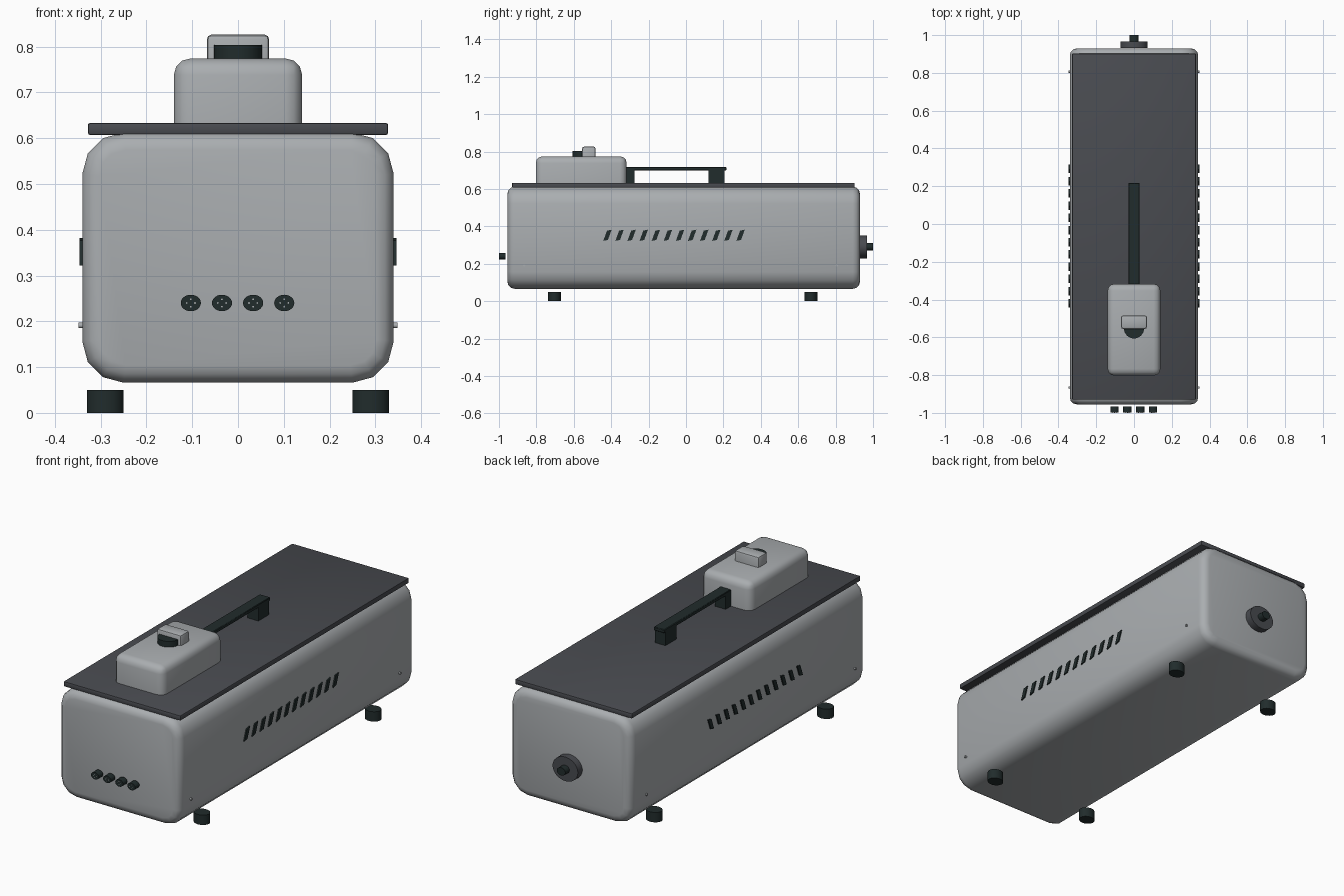
import bpy, bmesh, math
from mathutils import Matrix, Vector

cube = bpy.data.objects.get("Cube")
if cube:
    bpy.data.objects.remove(cube, do_unlink=True)


def material(name, rgb):
    m = bpy.data.materials.new(name)
    m.use_nodes = True
    m.diffuse_color = (*rgb, 1)
    bsdf = next(n for n in m.node_tree.nodes if n.type == 'BSDF_PRINCIPLED')
    bsdf.inputs["Base Color"].default_value = (*rgb, 1)
    return m


SHELL = material("shell_grey", (0.40, 0.42, 0.435))
LID = material("slate_grey", (0.066, 0.070, 0.080))
BLACK = material("rubber_black", (0.015, 0.025, 0.025))


def finish(name, bm, mat, angle=40):
    bmesh.ops.recalc_face_normals(bm, faces=bm.faces)
    me = bpy.data.meshes.new(name)
    bm.to_mesh(me)
    bm.free()
    me.materials.append(mat)
    ob = bpy.data.objects.new(name, me)
    bpy.context.collection.objects.link(ob)
    for o in bpy.context.selected_objects:
        o.select_set(False)
    ob.select_set(True)
    bpy.context.view_layer.objects.active = ob
    bpy.ops.object.shade_smooth_by_angle(angle=math.radians(angle))
    return ob


def box(name, x, y, z, mat, bevel=0.0, segments=3, keep_base=False):
    """Box from (min, max) ranges with optional rounded edges."""
    bm = bmesh.new()
    size = [b - a for a, b in (x, y, z)]
    mid = Vector([(a + b) / 2 for a, b in (x, y, z)])
    bmesh.ops.create_cube(bm, size=1, matrix=Matrix.Translation(mid) @ Matrix.Diagonal((*size, 1)))
    if bevel:
        edges = [e for e in bm.edges
                 if not (keep_base and all(v.co.z < z[0] + 1e-4 for v in e.verts))]
        bmesh.ops.bevel(bm, geom=edges, offset=bevel, segments=segments, profile=0.5, affect='EDGES')
    return finish(name, bm, mat)


def cylinder(name, center, radii, depth, axis, mat, sides=32):
    """Elliptical cylinder; radii are the two cross-section radii."""
    bm = bmesh.new()
    turn = {'x': Matrix.Rotation(math.pi / 2, 4, 'Y'),
            'y': Matrix.Rotation(math.pi / 2, 4, 'X'),
            'z': Matrix.Identity(4)}[axis]
    m = Matrix.Translation(center) @ turn @ Matrix.Diagonal((radii[0], radii[1], depth, 1))
    bmesh.ops.create_cone(bm, cap_ends=True, segments=sides, radius1=1, radius2=1, depth=1, matrix=m)
    return finish(name, bm, mat)


# Main housing: rounded cross-section drawn along y, with softened ends
def housing():
    hw, z0, z1, r, y0, y1 = 0.34, 0.066, 0.612, 0.09, -0.955, 0.93
    corners = [(hw - r, z0 + r, -90), (hw - r, z1 - r, 0), (r - hw, z1 - r, 90), (r - hw, z0 + r, 180)]
    bm = bmesh.new()
    ring = []
    for cx, cz, start in corners:
        for k in range(4):
            a = math.radians(start + 30 * k)
            ring.append(bm.verts.new((cx + r * math.cos(a), y0, cz + r * math.sin(a))))
    front = bm.faces.new(ring)
    out = bmesh.ops.extrude_face_region(bm, geom=[front], use_keep_orig=True)
    bmesh.ops.translate(bm, vec=(0, y1 - y0, 0),
                        verts=[g for g in out["geom"] if isinstance(g, bmesh.types.BMVert)])
    bmesh.ops.recalc_face_normals(bm, faces=bm.faces)
    ends = [e for e in bm.edges if abs(e.verts[0].co.y - e.verts[1].co.y) < 1e-5]
    bmesh.ops.bevel(bm, geom=ends, offset=0.038, segments=3, profile=0.5, affect='EDGES')
    finish("housing", bm, SHELL)


housing()

# Lid and top control box
box("lid", (-0.328, 0.328), (-0.93, 0.902), (0.607, 0.633), LID, 0.005, 2)
box("control_box", (-0.14, 0.14), (-0.803, -0.317), (0.62, 0.774), SHELL, 0.036, 3, True)
box("latch_block", (-0.068, 0.068), (-0.555, -0.484), (0.765, 0.826), SHELL, 0.010, 2, True)
cylinder("latch_button", (0, -0.553, 0.783), (0.053, 0.053), 0.04, 'z', BLACK)

# Carry handle
box("handle_bar", (-0.03, 0.03), (-0.36, 0.217), (0.699, 0.717), BLACK, 0.003, 1)
box("handle_front_post", (-0.03, 0.03), (-0.36, -0.275), (0.63, 0.702), BLACK)
box("handle_rear_post", (-0.03, 0.03), (0.12, 0.207), (0.63, 0.702), BLACK)

# Feet
for sx, side in ((-1, "right"), (1, "left")):
    for y, end in ((-0.703, "front"), (0.668, "rear")):
        cylinder(f"foot_{end}_{side}", (sx * 0.29, y, 0.025), (0.04, 0.034), 0.05, 'z', BLACK)


# Slanted vent slats, twelve on each side
def vents(name, sx):
    bm = bmesh.new()
    for i in range(12):
        y, lean, w, h = -0.42 + i * 0.0647, 0.010, 0.0125, 0.030
        prof = [(y - lean - w, 0.352 - h), (y - lean + w, 0.357 - h),
                (y + lean + w, 0.352 + h), (y + lean - w, 0.347 + h)]
        a = [bm.verts.new((sx * 0.335, p, q)) for p, q in prof]
        b = [bm.verts.new((sx * 0.346, p, q)) for p, q in prof]
        bm.faces.new(a)
        bm.faces.new(b[::-1])
        for k in range(4):
            j = (k + 1) % 4
            bm.faces.new((a[k], b[k], b[j], a[j]))
    finish(name, bm, BLACK)


for sx, side in ((-1, "right"), (1, "left")):
    vents(f"vents_{side}", sx)
    # Small side screws
    for y, end in ((-0.865, "front"), (0.806, "rear")):
        cylinder(f"screw_{end}_{side}", (sx * 0.342, y, 0.191), (0.006, 0.006), 0.012, 'x', SHELL, 12)

# Front sockets, each with a cluster of pins
for i in range(4):
    x = -0.103 + i * 0.068
    cylinder(f"socket_{i + 1}", (x, -0.982, 0.24), (0.022, 0.018), 0.034, 'y', BLACK, 24)
    for k, (dx, dz) in enumerate(((-0.009, 0), (0.009, 0), (0, -0.008), (0, 0.008))):
        cylinder(f"socket_{i + 1}_pin_{k + 1}", (x + dx, -0.9985, 0.24 + dz),
                 (0.002, 0.002), 0.003, 'y', SHELL, 8)

# Rear inlet: flange and stub
cylinder("inlet_flange", (0, 0.949, 0.29), (0.071, 0.061), 0.036, 'y', LID)
cylinder("inlet_stub", (0, 0.98, 0.29), (0.024, 0.020), 0.04, 'y', BLACK)
